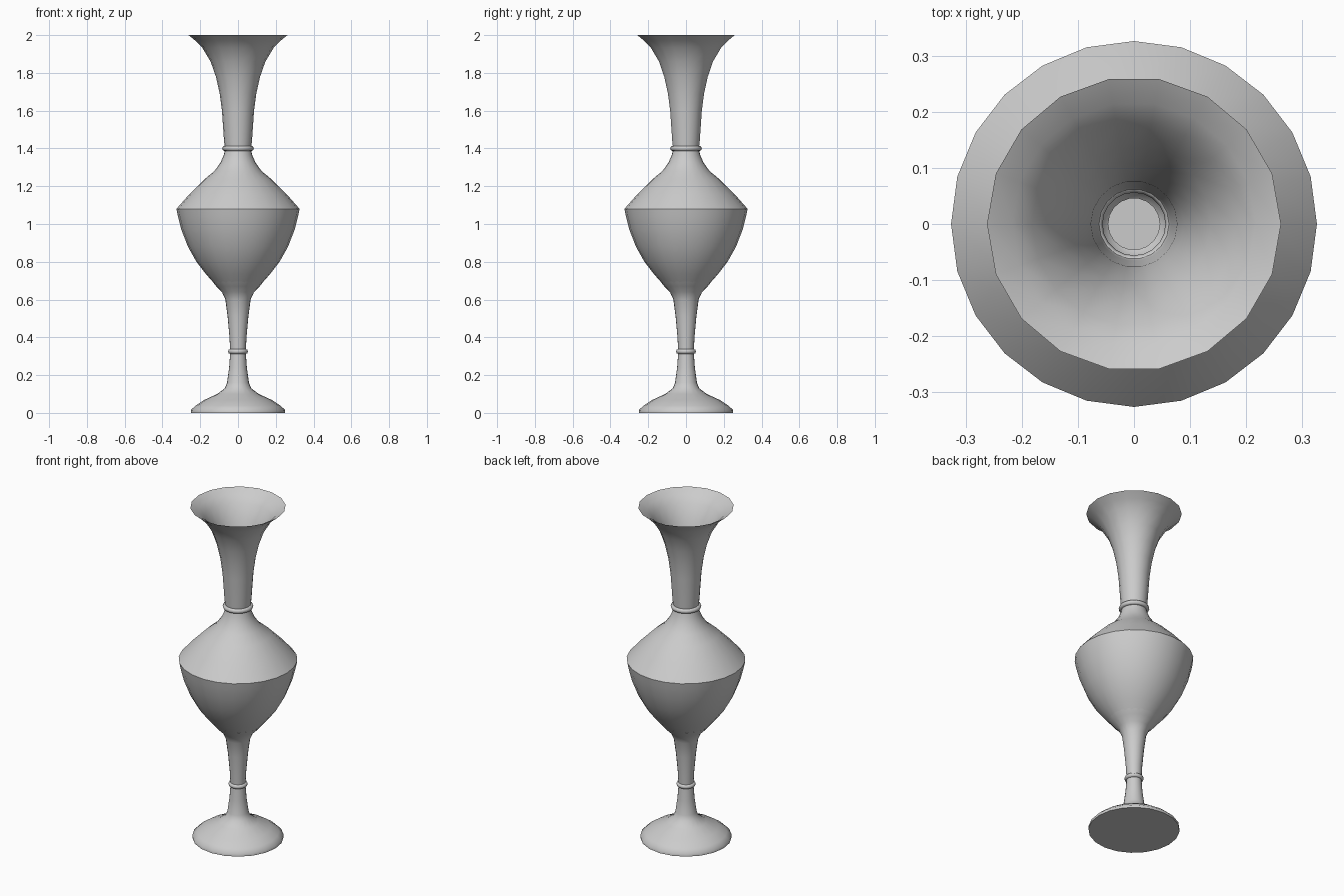
import bpy, bmesh, math

cube = bpy.data.objects.get("Cube")
if cube:
    bpy.data.objects.remove(cube, do_unlink=True)

grey = bpy.data.materials.new("plain grey")
grey.use_nodes = True
colour = (0.6, 0.6, 0.6, 1)
grey.diffuse_color = colour
grey.node_tree.nodes["Principled BSDF"].inputs["Base Color"].default_value = colour


def lathe(name, profile, sides):
    """Spin (radius, height) points, listed upward on the outside, about z."""
    bm = bmesh.new()
    verts = [bm.verts.new((r, 0, z)) for r, z in profile]
    edges = [bm.edges.new(pair) for pair in zip(verts, verts[1:])]
    bmesh.ops.spin(bm, geom=verts + edges, cent=(0, 0, 0), axis=(0, 0, 1),
                   angle=math.tau, steps=sides, use_merge=True)
    bmesh.ops.remove_doubles(bm, verts=bm.verts, dist=0.0005)
    bmesh.ops.recalc_face_normals(bm, faces=bm.faces)
    mesh = bpy.data.meshes.new(name)
    bm.to_mesh(mesh)
    bm.free()
    mesh.materials.append(grey)
    obj = bpy.data.objects.new(name, mesh)
    bpy.context.collection.objects.link(obj)
    bpy.ops.object.select_all(action="DESELECT")
    obj.select_set(True)
    bpy.context.view_layer.objects.active = obj
    bpy.ops.object.shade_smooth_by_angle(angle=math.radians(50))
    return obj


def collar(name, radius, height, tube):
    """Small rounded ring around the stem or neck."""
    ring = [(radius + tube * math.cos(a), height + tube * math.sin(a))
            for a in (math.tau * i / 8 for i in range(9))]
    return lathe(name, ring, 20)


# Foot with a flat underside, sweeping up into the stem
lathe("foot", [(0, 0), (0.25, 0), (0.25, 0.015), (0.225, 0.038), (0.18, 0.068),
               (0.11, 0.1), (0.07, 0.13), (0.058, 0.16), (0.047, 0.24),
               (0.041, 0.32)], 20)

# Stem flaring into the underside of the bowl
lathe("stem", [(0.041, 0.32), (0.045, 0.4), (0.055, 0.51), (0.067, 0.6),
               (0.085, 0.64), (0.115, 0.67), (0.135, 0.695), (0, 0.695)], 20)

# Bowl: bulging body, sharp shoulder, narrowing to the neck
lathe("bowl", [(0.13, 0.69), (0.17, 0.735), (0.22, 0.8), (0.265, 0.88),
               (0.3, 0.97), (0.318, 1.04), (0.326, 1.08), (0.26, 1.155),
               (0.18, 1.235), (0.125, 1.28), (0.093, 1.325), (0.075, 1.365),
               (0.067, 1.4)], 24)

# Trumpet neck: outer wall up to the lip, then the thin inner wall down
outer = [(0.068, 1.385), (0.074, 1.44), (0.085, 1.6), (0.097, 1.69),
         (0.117, 1.78), (0.145, 1.86), (0.19, 1.935), (0.225, 1.97)]
inner = [(r - 0.008, z + 0.004) for r, z in reversed(outer)]
lathe("neck", outer + [(0.262, 2.0)] + inner + [(0.046, 1.375)], 18)

# Decorative rings at the joints
collar("stem_collar", 0.04, 0.325, 0.013)
collar("neck_collar", 0.07, 1.4, 0.014)
